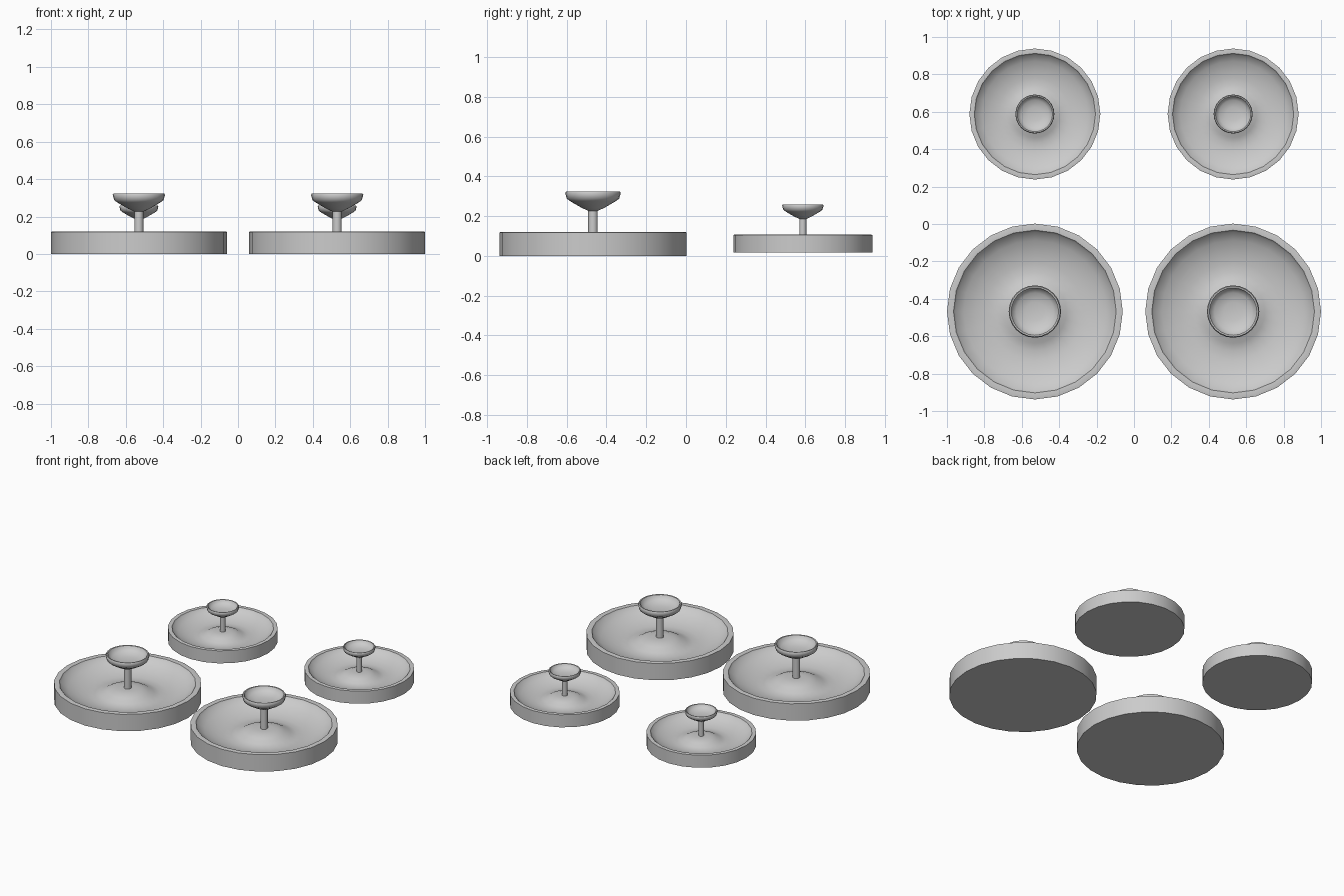
import bpy, bmesh, math

if "Cube" in bpy.data.objects:
    bpy.data.objects.remove(bpy.data.objects["Cube"])

SIDES = 24

# Profiles (radius, height) for the large size, from bottom centre to top centre
BASIN = [(0.47, 0.0), (0.47, 0.118), (0.462, 0.12), (0.435, 0.118), (0.425, 0.103),
         (0.38, 0.075), (0.32, 0.053), (0.26, 0.041), (0.21, 0.04), (0.17, 0.05),
         (0.13, 0.072), (0.09, 0.085), (0.05, 0.088)]
STEM = [(0.024, 0.07), (0.024, 0.24)]
BOWL = [(0.024, 0.226), (0.06, 0.243), (0.115, 0.275), (0.132, 0.288), (0.14, 0.316),
        (0.135, 0.324), (0.127, 0.323), (0.12, 0.308), (0.10, 0.292), (0.05, 0.28)]


def lathe(name, profile, centre, scale, sides=SIDES):
    """Spin a profile about z and cap both ends."""
    bm = bmesh.new()
    rings = []
    for r, z in profile:
        rings.append([bm.verts.new((r * math.cos(2 * math.pi * i / sides),
                                    r * math.sin(2 * math.pi * i / sides), z))
                      for i in range(sides)])
    for a, b in zip(rings, rings[1:]):
        for i in range(sides):
            j = (i + 1) % sides
            bm.faces.new((a[i], a[j], b[j], b[i]))
    bm.faces.new(rings[0][::-1])
    bm.faces.new(rings[-1])
    mesh = bpy.data.meshes.new(name)
    bm.to_mesh(mesh)
    bm.free()
    ob = bpy.data.objects.new(name, mesh)
    bpy.context.collection.objects.link(ob)
    ob.location = centre
    ob.scale = (scale,) * 3
    bpy.ops.object.select_all(action='DESELECT')
    ob.select_set(True)
    bpy.context.view_layer.objects.active = ob
    bpy.ops.object.shade_smooth_by_angle(angle=math.radians(50))
    return ob


# Two large units in front, two small ones behind
for label, y, z, scale in (("front", -0.468, 0.0, 1.0), ("back", 0.588, 0.017, 0.745)):
    for side, x in (("left", -0.53), ("right", 0.53)):
        for part, profile in (("basin", BASIN), ("stem", STEM), ("bowl", BOWL)):
            lathe(f"{label}_{side}_{part}", profile, (x, y, z), scale,
                  16 if part == "stem" else SIDES)
